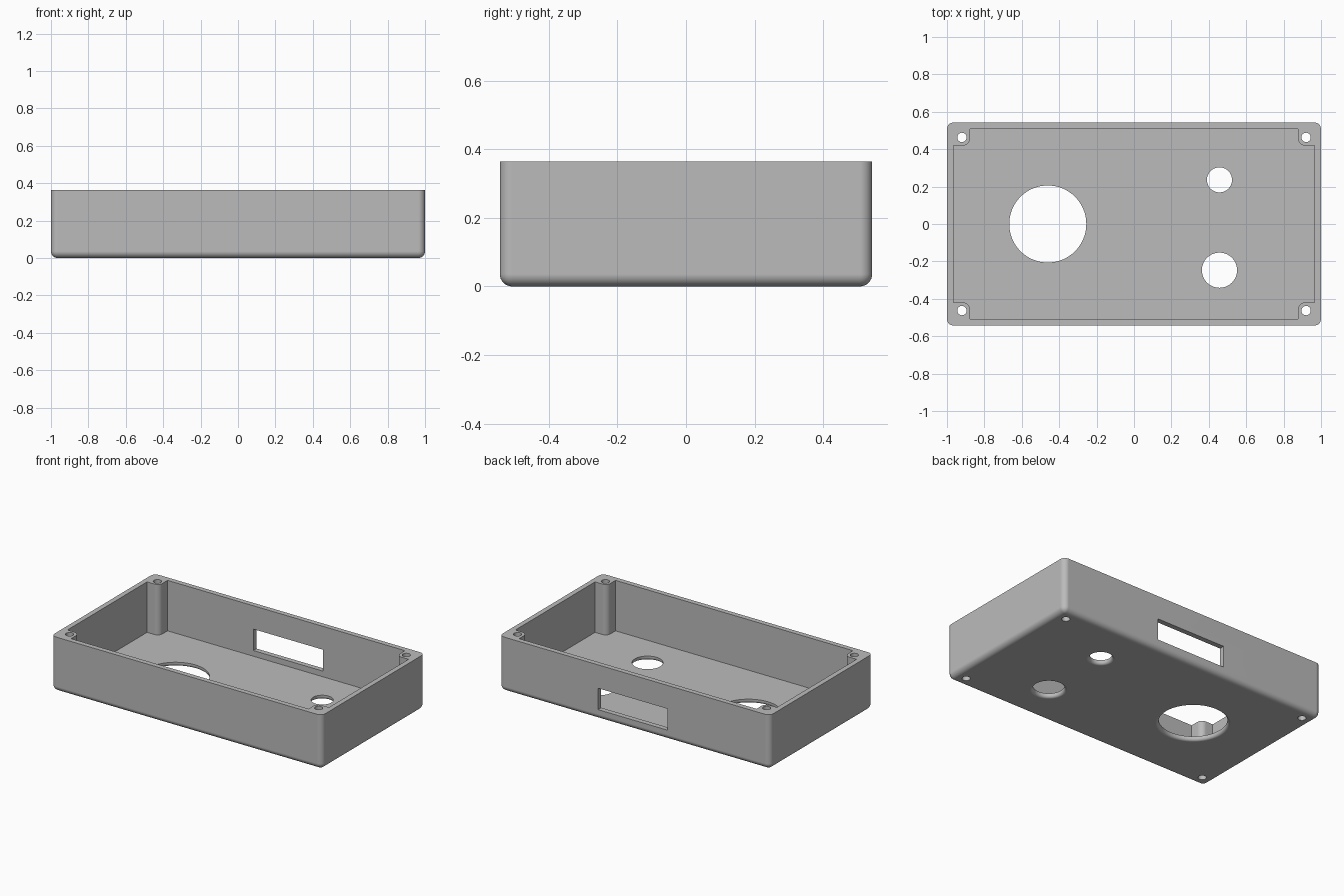
import bpy
import bmesh
from math import sin, cos, pi

cube = bpy.data.objects.get("Cube")
if cube:
    bpy.data.objects.remove(cube, do_unlink=True)

HALF_X, HALF_Y, HEIGHT = 1.0, 0.543, 0.365
WALL, FLOOR, FILLET, POST = 0.034, 0.028, 0.036, 0.123

grey = bpy.data.materials.new("plain grey")
grey.use_nodes = True
grey.diffuse_color = (0.5, 0.5, 0.5, 1)
grey.node_tree.nodes["Principled BSDF"].inputs["Base Color"].default_value = (0.5, 0.5, 0.5, 1)


def to_object(name, bm):
    bmesh.ops.recalc_face_normals(bm, faces=bm.faces[:])
    mesh = bpy.data.meshes.new(name)
    bm.to_mesh(mesh)
    bm.free()
    mesh.materials.append(grey)
    obj = bpy.data.objects.new(name, mesh)
    bpy.context.collection.objects.link(obj)
    return obj


def loft(name, rings):
    """Closed solid skinned through rings of equal length."""
    bm = bmesh.new()
    loops = [[bm.verts.new(p) for p in ring] for ring in rings]
    n = len(loops[0])
    for a, b in zip(loops, loops[1:]):
        for i in range(n):
            j = (i + 1) % n
            bm.faces.new((a[i], a[j], b[j], b[i]))
    bm.faces.new(loops[0][::-1])
    bm.faces.new(loops[-1])
    return to_object(name, bm)


def box(name, lo, hi):
    return loft(name, [[(lo[0], lo[1], z), (hi[0], lo[1], z),
                        (hi[0], hi[1], z), (lo[0], hi[1], z)] for z in (lo[2], hi[2])])


def round_cutter(name, x, y, r, flare=0.0, sides=64):
    """Drill with an optional rounded flare at the underside."""
    profile = [(r + flare, -0.05)]
    if flare:
        for k in range(7):
            t = k / 6 * pi / 2
            profile.append((r + flare * (1 - sin(t)), flare * (1 - cos(t))))
    profile.append((r, HEIGHT + 0.1))
    return loft(name, [[(x + q * cos(2 * pi * i / sides), y + q * sin(2 * pi * i / sides), z)
                        for i in range(sides)] for q, z in profile])


def cut(target, cutter):
    mod = target.modifiers.new("cut", "BOOLEAN")
    mod.operation = "DIFFERENCE"
    mod.solver = "EXACT"
    mod.object = cutter
    bpy.ops.object.modifier_apply(modifier=mod.name)
    bpy.data.objects.remove(cutter, do_unlink=True)


# Outer block, rounded on the upright and bottom edges
bm = bmesh.new()
bmesh.ops.create_cube(bm, size=1)
for v in bm.verts:
    v.co = (v.co.x * 2 * HALF_X, v.co.y * 2 * HALF_Y, (v.co.z + 0.5) * HEIGHT)
edges = [e for e in bm.edges if min(v.co.z for v in e.verts) < 0.01]
bmesh.ops.bevel(bm, geom=edges, offset=FILLET, segments=8, profile=0.5, affect="EDGES")
case = to_object("enclosure_case", bm)
bpy.context.view_layer.objects.active = case
case.select_set(True)

# Cavity outline leaves a round-nosed post in every corner
ix, iy = HALF_X - WALL, HALF_Y - WALL
px, py, nose = HALF_X - POST, HALF_Y - POST, 0.036
quarter = [(ix, py)]
for k in range(9):
    a = 1.5 * pi - k / 8 * pi / 2
    quarter.append((px + nose + nose * cos(a), py + nose + nose * sin(a)))
quarter.append((px, iy))
outline = []
for sx, sy in ((1, 1), (-1, 1), (-1, -1), (1, -1)):
    part = [(x * sx, y * sy) for x, y in quarter]
    outline += part if sx * sy > 0 else part[::-1]
cut(case, loft("cavity_cutter", [[(x, y, z) for x, y in outline]
                                 for z in (FLOOR, HEIGHT + 0.1)]))

# Window in the back wall
cut(case, box("window_cutter", (-0.243, iy - 0.05, 0.066), (0.27, HALF_Y + 0.05, 0.209)))

# Large and small openings in the floor, flared underneath
for x, y, r in ((-0.461, 0, 0.206), (0.457, 0.236, 0.067), (0.457, -0.247, 0.094)):
    cut(case, round_cutter("floor_cutter", x, y, r, flare=0.018))

# Screw holes through the corner posts
for sx in (-1, 1):
    for sy in (-1, 1):
        cut(case, round_cutter("screw_cutter", sx * (HALF_X - 0.08), sy * (HALF_Y - 0.08),
                               0.025, sides=32))

bpy.ops.object.shade_smooth_by_angle(angle=pi / 6)
weighted = case.modifiers.new("weighted normals", "WEIGHTED_NORMAL")
weighted.keep_sharp = True
